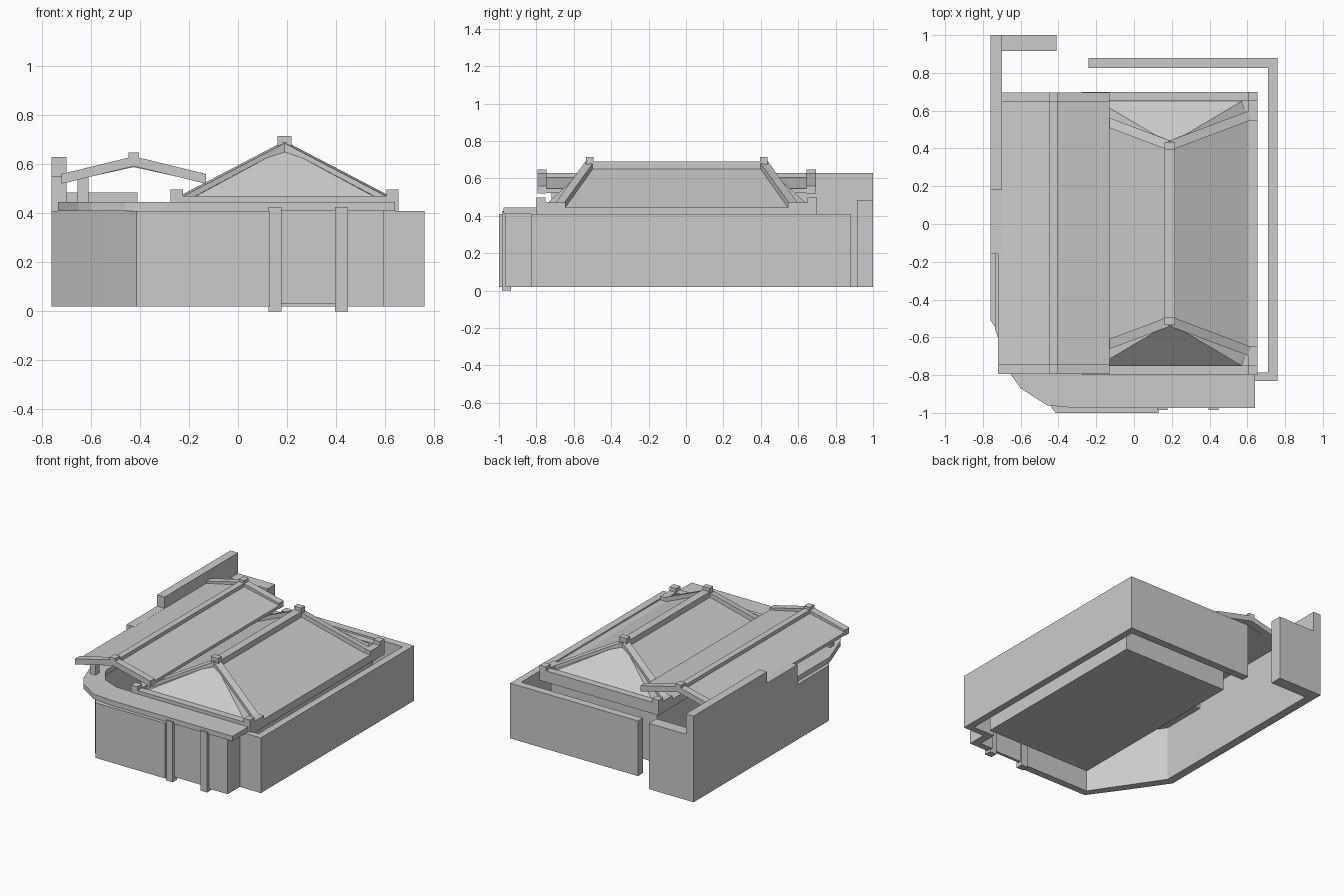
import bpy, bmesh
from mathutils import Vector

cube = bpy.data.objects.get("Cube")
if cube:
    bpy.data.objects.remove(cube, do_unlink=True)

grey = bpy.data.materials.new("plain grey")
grey.use_nodes = True
GREY = (0.6, 0.6, 0.6, 1)
grey.diffuse_color = GREY
grey.node_tree.nodes["Principled BSDF"].inputs["Base Color"].default_value = GREY


def finish(name, bm):
    bmesh.ops.recalc_face_normals(bm, faces=bm.faces)
    mesh = bpy.data.meshes.new(name)
    bm.to_mesh(mesh)
    bm.free()
    mesh.materials.append(grey)
    obj = bpy.data.objects.new(name, mesh)
    bpy.context.collection.objects.link(obj)
    return obj


def extrude(name, points, offset):
    """Solid from a flat outline moved along an offset."""
    bm = bmesh.new()
    face = bm.faces.new([bm.verts.new(p) for p in points])
    made = bmesh.ops.extrude_face_region(bm, geom=[face])["geom"]
    moved = [g for g in made if isinstance(g, bmesh.types.BMVert)]
    bmesh.ops.translate(bm, verts=moved, vec=offset)
    return finish(name, bm)


def plan(name, outline, z0, z1):
    return extrude(name, [(x, y, z0) for x, y in outline], (0, 0, z1 - z0))


def box(name, x0, x1, y0, y1, z0, z1):
    return plan(name, [(x0, y0), (x1, y0), (x1, y1), (x0, y1)], z0, z1)


def hull(name, points):
    bm = bmesh.new()
    for p in points:
        bm.verts.new(p)
    bmesh.ops.convex_hull(bm, input=bm.verts)
    bmesh.ops.dissolve_limit(bm, angle_limit=0.01, verts=bm.verts, edges=bm.edges)
    return finish(name, bm)


def bar(name, a, b, width, height):
    """Beam whose top centre line runs from a to b, with upright sides."""
    a, b = Vector(a), Vector(b)
    side = (b - a).cross(Vector((0, 0, 1))).normalized() * width / 2
    drop = Vector((0, 0, height))
    return extrude(name, [a - side, a + side, a + side - drop, a - side - drop], b - a)


# Courtyard walls
LOW, TOP = 0.02, 0.41
plan("right_and_back_wall",
     [(0.54, -0.83), (0.76, -0.83), (0.76, 0.88), (-0.24, 0.88),
      (-0.24, 0.825), (0.71, 0.825), (0.71, -0.785), (0.54, -0.785)], LOW, TOP)
plan("front_wall",
     [(-0.76, -0.16), (-0.76, -0.51), (-0.56, -0.80), (-0.415, -1.0), (0.13, -1.0),
      (0.13, -0.95), (-0.39, -0.95), (-0.51, -0.77), (-0.70, -0.49), (-0.70, -0.16)],
     LOW, TOP)
plan("front_corner_wall",
     [(0.44, -0.965), (0.595, -0.965), (0.595, -0.80), (0.54, -0.80),
      (0.54, -0.92), (0.44, -0.92)], LOW, TOP)
box("left_wall_middle", -0.76, -0.70, -0.16, 0.18, LOW, 0.55)
box("left_wall_tall", -0.76, -0.70, 0.18, 1.0, LOW, 0.63)
box("back_wall_stub", -0.70, -0.41, 0.915, 1.0, LOW, 0.485)

# Walkway cap along the front wall
plan("wall_cap",
     [(-0.735, -0.16), (-0.735, -0.56), (-0.65, -0.80), (-0.60, -0.87), (-0.46, -0.96),
      (-0.30, -0.975), (0.64, -0.975), (0.64, -0.79), (-0.40, -0.79), (-0.52, -0.74),
      (-0.60, -0.62), (-0.60, -0.16)], TOP, 0.445)

# Gate with two posts
box("gate_panel", 0.17, 0.40, -0.965, -0.945, 0.03, 0.39)
box("gate_lintel", 0.17, 0.40, -0.965, -0.935, 0.39, TOP)
for side, x in (("right", 0.125), ("left", 0.395)):
    box("gate_post_" + side, x, x + 0.053, -0.985, -0.935, 0.0, 0.425)

# Main hall body and eaves
CX, CY = 0.19, -0.05
box("hall_body", CX - 0.415, CX + 0.415, CY - 0.70, CY + 0.695, LOW, 0.40)
box("hall_eaves", CX - 0.465, CX + 0.465, CY - 0.75, CY + 0.75, 0.39, 0.445)

# Hipped roof
roof = []
for sy in (-1, 1):
    roof.append((CX, CY + sy * 0.475, 0.665))
    for sx in (-1, 1):
        roof.append((CX + sx * 0.415, CY + sy * 0.61, 0.445))
        roof.append((CX + sx * 0.38, CY + sy * 0.70, 0.46))
hull("hall_roof", roof)
box("hall_ridge", CX - 0.028, CX + 0.028, CY - 0.475, CY + 0.475, 0.64, 0.69)

for sy, end in ((-1, "front"), (1, "back")):
    y = CY + sy * 0.465
    box("ridge_knob_" + end, CX - 0.028, CX + 0.028, y - 0.02, y + 0.02, 0.655, 0.715)
    y = CY + sy * 0.725
    box("eave_strip_" + end, CX - 0.465, CX + 0.465, y - 0.025, y + 0.025, 0.44, 0.47)
    for sx, side in ((-1, "right"), (1, "left")):
        name = end + "_" + side
        bar("hip_bar_" + name, (CX, CY + sy * 0.465, 0.69),
            (CX + sx * 0.425, CY + sy * 0.625, 0.468), 0.05, 0.035)
        x = CX + sx * 0.44
        box("eave_knob_" + name, x - 0.025, x + 0.025, y - 0.025, y + 0.025, 0.44, 0.497)
        yb = CY + sy * 0.65
        box("eave_end_" + name, x - 0.025, x + 0.025, yb - 0.055, yb + 0.055, 0.44, 0.47)


# Side gallery with a shallow gabled roof
GX = -0.425


def gable(name, y0, y1, edge, peak, thick):
    profile = [(-0.295, edge), (0, peak), (0.295, edge),
               (0.295, edge - thick), (0, peak - thick), (-0.295, edge - thick)]
    extrude(name, [(GX + x, y0, z) for x, z in profile], (0, y1 - y0, 0))


gable("gallery_roof", -0.75, 0.645, 0.545, 0.61, 0.022)
for end, y in (("front", -0.795), ("back", 0.645)):
    gable("gallery_trim_" + end, y, y + 0.05, 0.56, 0.632, 0.04)
    box("gallery_knob_" + end, GX - 0.022, GX + 0.022, y, y + 0.05, 0.60, 0.647)
box("gallery_ridge", GX - 0.022, GX + 0.022, -0.75, 0.645, 0.595, 0.63)
box("gallery_post", -0.655, -0.61, -0.72, -0.675, TOP, 0.55)
